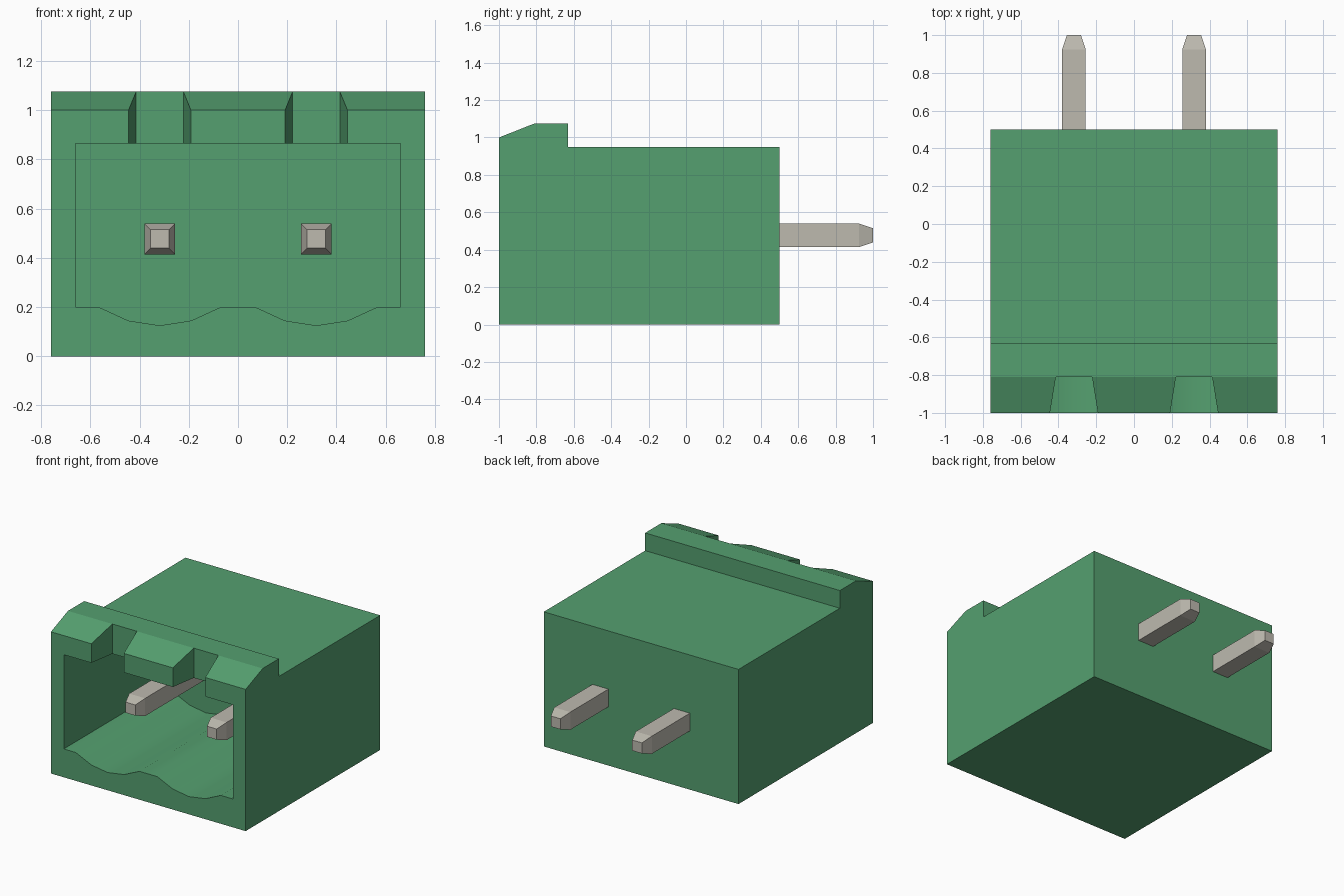
import bpy, bmesh
from mathutils import Vector

cube = bpy.data.objects.get("Cube")
if cube:
    bpy.data.objects.remove(cube, do_unlink=True)


def material(name, rgb):
    m = bpy.data.materials.new(name)
    m.use_nodes = True
    m.diffuse_color = (*rgb, 1)
    m.node_tree.nodes["Principled BSDF"].inputs["Base Color"].default_value = (*rgb, 1)
    return m


green = material("green plastic", (0.09, 0.35, 0.16))
metal = material("tin metal", (0.51, 0.49, 0.43))


def loft(name, rings, mat):
    """Closed solid through matching rings of points."""
    bm = bmesh.new()
    loops = [[bm.verts.new(p) for p in ring] for ring in rings]
    n = len(loops[0])
    for a, b in zip(loops, loops[1:]):
        for i in range(n):
            j = (i + 1) % n
            bm.faces.new((a[i], a[j], b[j], b[i]))
    bm.faces.new(loops[0])
    bm.faces.new(loops[-1])
    bmesh.ops.recalc_face_normals(bm, faces=bm.faces)
    mesh = bpy.data.meshes.new(name)
    bm.to_mesh(mesh)
    bm.free()
    mesh.materials.append(mat)
    obj = bpy.data.objects.new(name, mesh)
    bpy.context.collection.objects.link(obj)
    return obj


def cut(target, cutter):
    """Subtract the cutter from the target and remove it."""
    mod = target.modifiers.new("cut", "BOOLEAN")
    mod.operation = "DIFFERENCE"
    mod.solver = "EXACT"
    mod.object = cutter
    bpy.context.view_layer.objects.active = target
    bpy.ops.object.modifier_apply(modifier=mod.name)
    bpy.data.objects.remove(cutter, do_unlink=True)


PIN_X, PIN_Z = 0.318, 0.477

# Housing: side profile with the raised front lip, swept across the width
side = [(-1, 0), (0.5, 0), (0.5, 0.95), (-0.63, 0.95),
        (-0.63, 1.075), (-0.81, 1.075), (-1, 1.0)]
housing = loft("housing", [[(x, y, z) for y, z in side] for x in (-0.76, 0.76)], green)

# Socket cavity with two shallow scallops along its floor
half = [(0.07, 0.2), (0.19, 0.145), (PIN_X, 0.125), (0.446, 0.145),
        (0.566, 0.2), (0.66, 0.2), (0.66, 0.865)]
outline = half + [(-x, z) for x, z in reversed(half)]
cut(housing, loft("cavity_cutter", [[(x, y, z) for x, z in outline] for y in (-1.1, 0.1)], green))

# Flared notches through the lip above each pin
for s in (-1, 1):
    plan = [(-0.143, -1.1), (0.143, -1.1), (0.096, -0.81), (-0.096, -0.81)]
    cut(housing, loft("notch_cutter",
                      [[(s * PIN_X + x, y, z) for x, y in plan] for z in (0.7, 1.2)], green))

# Only the scalloped floor is smooth
for f in housing.data.polygons:
    f.use_smooth = f.normal.z > 0.5 and f.center.z < 0.21

# Square contact pins with tapered tips at both ends
for side_name, s in (("right", -1), ("left", 1)):
    stations = [(-0.745, 0.0375), (-0.67, 0.0625), (0.925, 0.0625), (1.0, 0.0375)]
    corners = [(-1, -1), (1, -1), (1, 1), (-1, 1)]
    loft(side_name + "_pin",
         [[Vector((s * PIN_X + r * u, y, PIN_Z + r * v)) for u, v in corners]
          for y, r in stations], metal)
